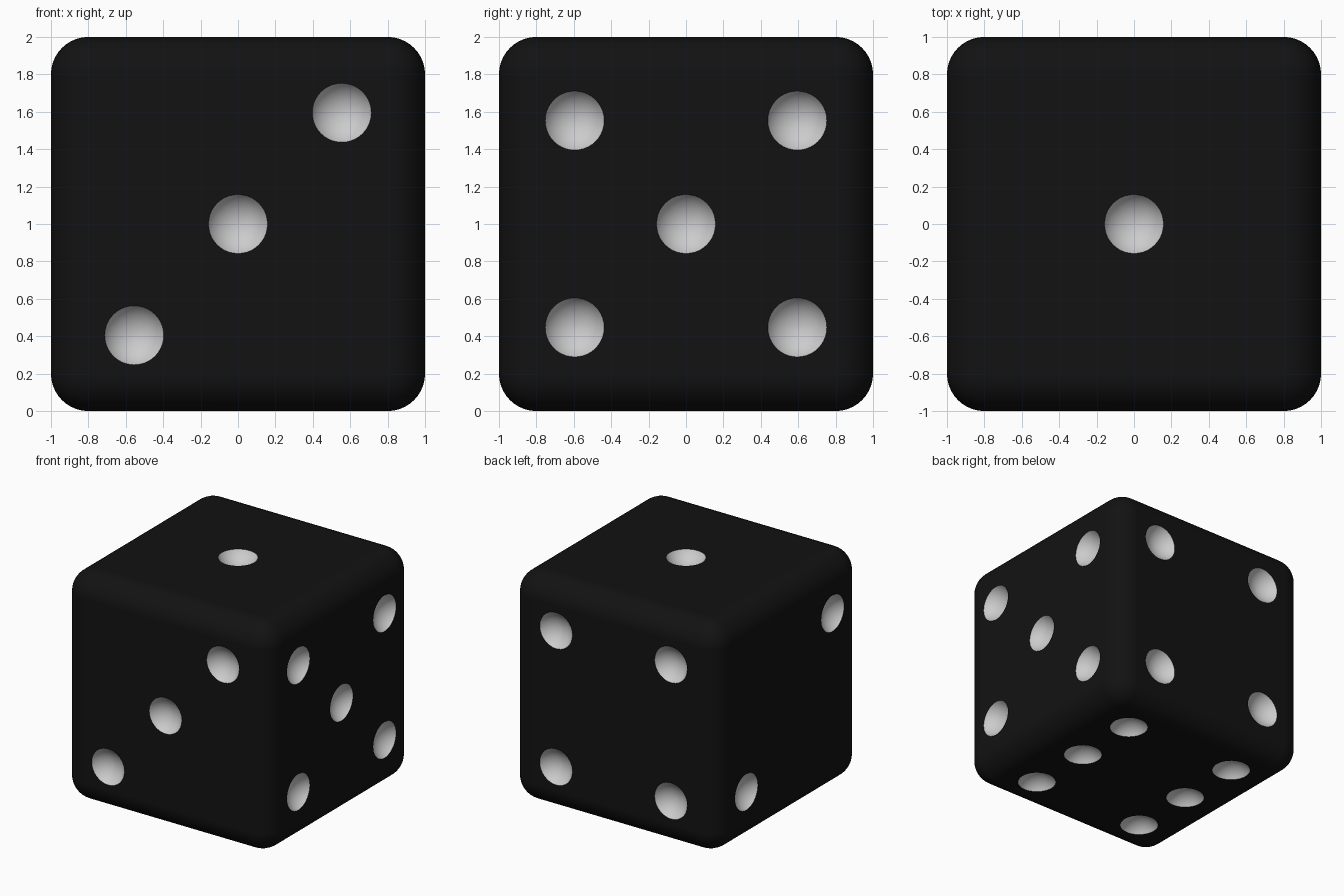
import bpy, bmesh
from math import radians
from mathutils import Matrix, Vector

if "Cube" in bpy.data.objects:
    bpy.data.objects.remove(bpy.data.objects["Cube"])

RIM, DEPTH = 0.158, 0.09                      # pip rim radius and depth
R = (RIM ** 2 + DEPTH ** 2) / (2 * DEPTH)     # radius of the cutting sphere
OUT = 1 + R - DEPTH                           # its distance from the die centre


def material(name, v):
    m = bpy.data.materials.new(name)
    m.diffuse_color = (v, v, v, 1)
    m.use_nodes = True
    m.node_tree.nodes["Principled BSDF"].inputs["Base Color"].default_value = m.diffuse_color
    return m


black, white = material("black", 0.006), material("white", 0.8)


def add_object(name, bm):
    me = bpy.data.meshes.new(name)
    bm.to_mesh(me)
    bm.free()
    me.materials.append(black)
    me.materials.append(white)
    ob = bpy.data.objects.new(name, me)
    ob.location.z = 1
    bpy.context.collection.objects.link(ob)
    return ob


# Rounded cube body
bm = bmesh.new()
bmesh.ops.create_cube(bm, size=2)
bmesh.ops.bevel(bm, geom=bm.edges[:], offset=0.2, segments=10, profile=0.5,
                affect='EDGES', clamp_overlap=True)
die = add_object("die_body", bm)

# Pip positions on each side, relative to the die centre
A, B, C = 0.555, 0.595, 0.553
pips = [(0, 0, OUT)]                                                       # top: 1
pips += [(-OUT, -B, C), (-OUT, B, -C)]                                     # left: 2
pips += [(-A, -OUT, -B), (0, -OUT, 0), (A, -OUT, B)]                       # front: 3
pips += [(x, OUT, z) for x in (-A, A) for z in (-B, B)]                    # back: 4
pips += [(OUT, 0, 0)] + [(OUT, y, z) for y in (-B, B) for z in (-C, C)]    # right: 5
pips += [(x, y, -OUT) for x in (-A, A) for y in (-B, 0, B)]                # bottom: 6

# Spheres that carve the pips, poles facing each side
bm = bmesh.new()
for p in pips:
    normal = Vector([(1 if c > 0 else -1) if abs(c) == OUT else 0 for c in p])
    turn = normal.to_track_quat('Z', 'Y').to_matrix().to_4x4()
    bmesh.ops.create_uvsphere(bm, u_segments=40, v_segments=32, radius=R,
                              matrix=Matrix.Translation(p) @ turn)
for f in bm.faces:
    f.material_index = 1
cutter = add_object("pip_cutter", bm)
cutter.hide_render = True

# Carve the pips
mod = die.modifiers.new("pips", 'BOOLEAN')
mod.operation, mod.solver, mod.object = 'DIFFERENCE', 'EXACT', cutter
bpy.context.view_layer.objects.active = die
bpy.ops.object.select_all(action='DESELECT')
die.select_set(True)
bpy.ops.object.modifier_apply(modifier=mod.name)
bpy.data.objects.remove(cutter)

# Smooth rounding with crisp pip rims and flat sides
bpy.ops.object.shade_smooth_by_angle(angle=radians(30))
weighted = die.modifiers.new("flat_sides", 'WEIGHTED_NORMAL')
weighted.keep_sharp = True
